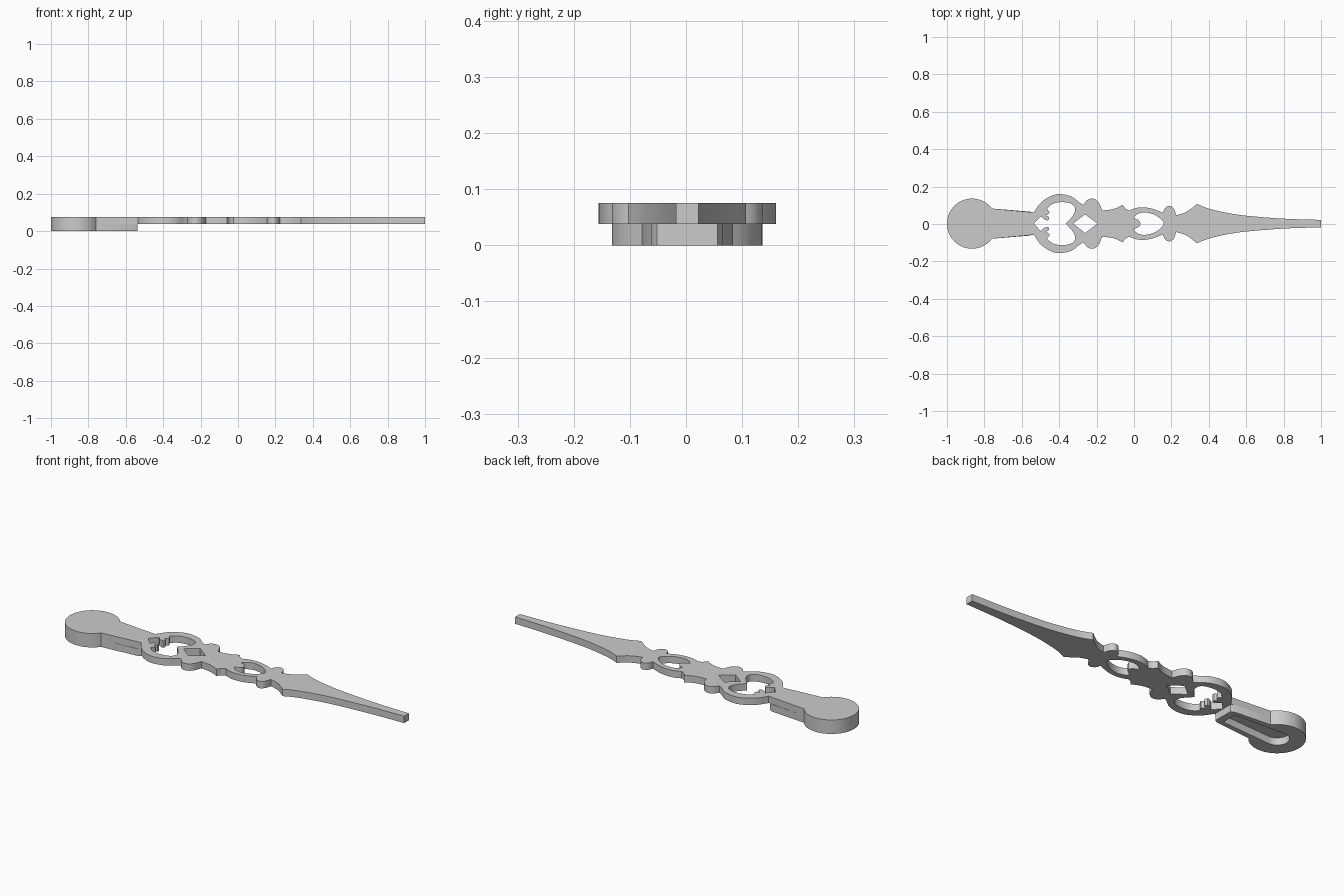
import bpy, bmesh, math

if "Cube" in bpy.data.objects:
    bpy.data.objects.remove(bpy.data.objects["Cube"], do_unlink=True)

AXIS = 0.002      # the hand's centre line
SPLIT = 0.038     # underside of the thin plate
TOP = 0.075

metal = bpy.data.materials.new("grey metal")
metal.use_nodes = True
grey = (0.6, 0.6, 0.6, 1)
metal.diffuse_color = grey
metal.node_tree.nodes["Principled BSDF"].inputs["Base Color"].default_value = grey


def smooth(pts, steps=4):
    """Catmull-Rom curve through the points, keeping both ends sharp."""
    p = [pts[0]] + pts + [pts[-1]]
    out = []
    for a, b, c, d in zip(p, p[1:], p[2:], p[3:]):
        for i in range(steps):
            t = i / steps
            out.append(tuple(
                (2 * q + (r - o) * t + (2 * o - 5 * q + 4 * r - s) * t ** 2
                 + (3 * q - o - 3 * r + s) * t ** 3) / 2
                for o, q, r, s in zip(a, b, c, d)))
    return out + [pts[-1]]


def arc(cx, r, start, end, n):
    angles = [math.radians(start + (end - start) * i / n) for i in range(n + 1)]
    return [(cx + r * math.cos(a), r * math.sin(a)) for a in angles]


def join(*runs):
    """Chain runs of points, dropping repeats."""
    out = []
    for run in runs:
        for p in run:
            if not out or math.dist(p, out[-1]) > 1e-5:
                out.append(p)
    return out


def mirrored(half):
    """Close an upper half outline with its reflection."""
    return half + [(x, -y) for x, y in reversed(half) if y > 1e-5]


def slab(name, loops, z0, z1):
    """Filled flat shape with holes, extruded between two heights."""
    curve = bpy.data.curves.new(name, 'CURVE')
    curve.dimensions, curve.fill_mode = '2D', 'BOTH'
    curve.extrude = (z1 - z0) / 2
    for loop in loops:
        s = curve.splines.new('POLY')
        s.points.add(len(loop) - 1)
        for pt, (x, y) in zip(s.points, loop):
            pt.co = (x, y + AXIS, 0, 1)
        s.use_cyclic_u = True
    temp = bpy.data.objects.new(name + " outline", curve)
    bpy.context.collection.objects.link(temp)
    mesh = bpy.data.meshes.new_from_object(
        temp.evaluated_get(bpy.context.evaluated_depsgraph_get()))
    bpy.data.objects.remove(temp, do_unlink=True)
    bm = bmesh.new()
    bm.from_mesh(mesh)
    bmesh.ops.remove_doubles(bm, verts=bm.verts, dist=1e-5)
    bmesh.ops.translate(bm, verts=bm.verts, vec=(0, 0, (z0 + z1) / 2))
    bmesh.ops.recalc_face_normals(bm, faces=bm.faces)
    bm.to_mesh(mesh)
    bm.free()
    mesh.materials.clear()
    mesh.materials.append(metal)
    obj = bpy.data.objects.new(name, mesh)
    bpy.context.collection.objects.link(obj)
    bpy.ops.object.select_all(action='DESELECT')
    obj.select_set(True)
    bpy.context.view_layer.objects.active = obj
    bpy.ops.object.shade_smooth_by_angle(angle=math.radians(25))
    return obj


# Round head, shared by the plate and the hub beneath it
head = arc(-0.866, 0.134, 180, 37, 24)

# Upper edge of the plate, one run between each pair of sharp corners
ring = smooth([(-.535, .06), (-.5, .11), (-.45, .145), (-.4, .158),
               (-.335, .145), (-.29, .112), (-.27, .1)])
bead = smooth([(-.27, .1), (-.25, .125), (-.22, .134), (-.19, .115), (-.17, .07)])
collar = smooth([(-.17, .07), (-.11, .078), (-.06, .1)])
notch = smooth([(-.06, .1), (-.045, .08), (-.025, .07)])
oval = smooth([(-.025, .07), (.01, .083), (.05, .087), (.1, .079), (.155, .058)])
small_bead = smooth([(.155, .058), (.165, .083), (.19, .095), (.213, .08), (.225, .045)])
shoulder = smooth([(.225, .045), (.28, .063), (.337, .105)])
pointer = smooth([(.337, .105), (.41, .077), (.54, .05), (.67, .036),
                  (.83, .025), (1, .02)])
outline = mirrored(join(head, ring, bead, collar, notch, oval,
                        small_bead, shoulder, pointer))

# Heart opening with a pair of curls at its left
heart = mirrored(join(
    [(-.535, 0)],
    smooth([(-.498, .04), (-.482, .024), (-.46, .018), (-.455, .034), (-.472, .044)]),
    smooth([(-.472, .044), (-.452, .058), (-.465, .08)]),
    smooth([(-.465, .08), (-.435, .105), (-.39, .115), (-.34, .108),
            (-.315, .083), (-.325, .045), (-.365, 0)])))

# Diamond opening and the pierced oval
diamond = mirrored([(-.325, 0), (-.262, .05), (-.195, 0)])
eye = mirrored(join(
    smooth([(.035, 0), (.025, .018), (-.003, .03)]),
    smooth([(-.003, .03), (.02, .052), (.06, .06), (.115, .045), (.155, .012), (.158, 0)])))

slab("hand_plate", [outline, heart, diamond, eye], SPLIT, TOP)

# Thick hub under the head, hollowed by a tapered slot
hub = mirrored(join(head, [(-.555, .064), (-.537, .054)]))
slot = mirrored(join(arc(-0.866, 0.058, 180, 90, 10), [(-.575, .042)]))
slab("mounting_hub", [hub, slot], 0, SPLIT)
